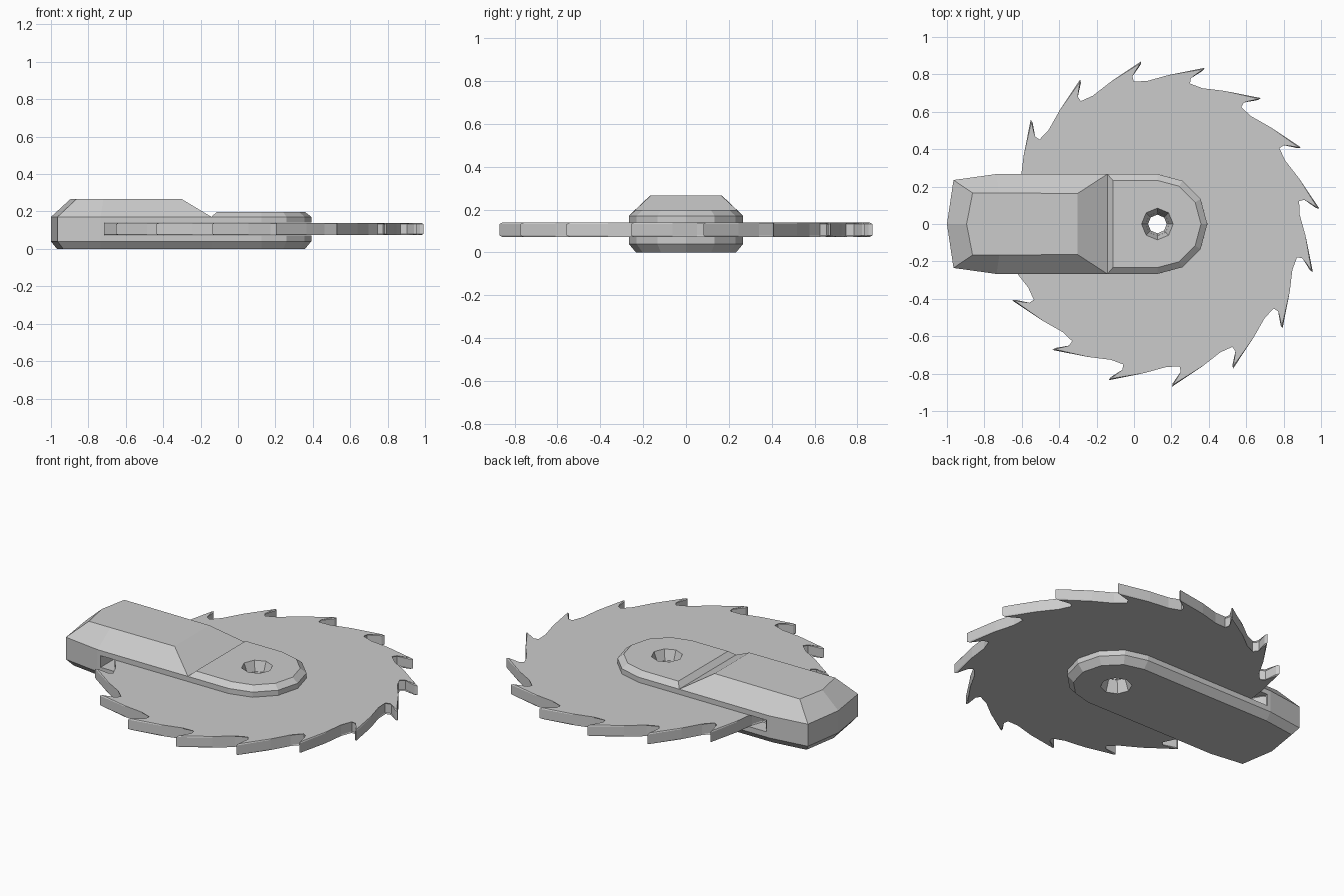
import bpy, bmesh
from math import sin, cos, radians

if "Cube" in bpy.data.objects:
    bpy.data.objects.remove(bpy.data.objects["Cube"])

HUB = 0.125  # x of the blade axle


def loft(bm, rings, cap_start=True, cap_end=True):
    """Skin a stack of equal-length rings of (x, y, z) points."""
    vs = [[bm.verts.new(p) for p in r] for r in rings]
    n = len(vs[0])
    for a, b in zip(vs, vs[1:]):
        for i in range(n):
            j = (i + 1) % n
            bm.faces.new((a[i], a[j], b[j], b[i]))
    if cap_start:
        bm.faces.new(vs[0][::-1])
    if cap_end:
        bm.faces.new(vs[-1])


def finish(name, bm, helper=False):
    bmesh.ops.remove_doubles(bm, verts=bm.verts, dist=1e-5)
    bmesh.ops.recalc_face_normals(bm, faces=bm.faces)
    me = bpy.data.meshes.new(name)
    bm.to_mesh(me)
    bm.free()
    ob = bpy.data.objects.new(name, me)
    bpy.context.collection.objects.link(ob)
    if helper:
        ob.hide_render = True
        ob.hide_viewport = False
        ob.display_type = 'WIRE'
    return ob


def at(pts, z):
    return [(x, y, z) for x, y in pts]


def arc(r):
    """Six-sided half round at the axle end, from -y to +y."""
    return [(HUB + r * cos(radians(a)), r * sin(radians(a))) for a in range(-90, 91, 30)]


def cut(ob, cutter):
    m = ob.modifiers.new("cut", 'BOOLEAN')
    m.operation = 'DIFFERENCE'
    m.solver = 'EXACT'
    m.object = cutter


# arm: chamfered base, raised grip housing and rounded hub plate
tail = [(-0.142, 0.267), (-0.735, 0.267), (-0.965, 0.235), (-1.0, 0.0),
        (-0.965, -0.235), (-0.735, -0.267), (-0.142, -0.267)]
tail_low = [(-0.142, 0.232), (-0.735, 0.232), (-0.935, 0.205), (-0.968, 0.0),
            (-0.935, -0.205), (-0.735, -0.232), (-0.142, -0.232)]
grip_top = [(-0.302, 0.163), (-0.72, 0.166), (-0.863, 0.166), (-0.895, 0.0),
            (-0.863, -0.166), (-0.72, -0.166), (-0.302, -0.163)]
round_out, round_in = arc(0.267), arc(0.233)
bm = bmesh.new()
loft(bm, [at(tail_low + round_in, 0.0), at(tail + round_out, 0.04),
          at(tail + round_out, 0.171)], cap_end=False)
loft(bm, [at(tail, 0.171), at(grip_top, 0.267)], cap_start=False)
notch = [(-0.142, 0.267), (-0.142, -0.267)]
notch_top = [(-0.113, 0.233), (-0.113, -0.233)]
loft(bm, [at(round_out + notch, 0.171), at(round_in + notch_top, 0.198)], cap_start=False)
arm = finish("arm", bm)

# saw blade: sixteen hooked teeth with a fine edge bevel
tooth = [(0, 0.874), (0.3, 0.857), (4.3, 0.803), (4.2, 0.766), (-1.5, 0.766), (-10, 0.799)]
outline = []
for k in range(16):
    for da, r in tooth:
        a = radians(5.4 - 22.5 * k + da)
        outline.append((HUB - 0.004 + r * cos(a), r * sin(a)))
bm = bmesh.new()
loft(bm, [at(outline, 0.073), at(outline, 0.139)])
rim = [e for e in bm.edges if abs(e.verts[0].co.z - e.verts[1].co.z) < 1e-5]
bmesh.ops.bevel(bm, geom=rim, offset=0.006, segments=1, affect='EDGES', clamp_overlap=True)
blade = finish("saw_blade", bm)

# slot cutter: opening in the arm that the blade turns in
bm = bmesh.new()
slot = [(-0.715, -0.5), (0.6, -0.5), (0.6, 0.5), (-0.715, 0.5)]
loft(bm, [at(slot, 0.0715), at(slot, 0.1405)])
slot_cutter = finish("slot_cutter", bm, True)

# axle hole cutter: eight-sided, narrowing to the middle from both faces
bm = bmesh.new()
hole = []
for r, z in ((0.0885, -0.01), (0.05, 0.105), (0.0885, 0.208)):
    hole.append([(HUB + r * cos(radians(45 * i)), r * sin(radians(45 * i)), z) for i in range(8)])
loft(bm, hole)
hole_cutter = finish("axle_hole_cutter", bm, True)

cut(arm, slot_cutter)
cut(arm, hole_cutter)
cut(blade, hole_cutter)
